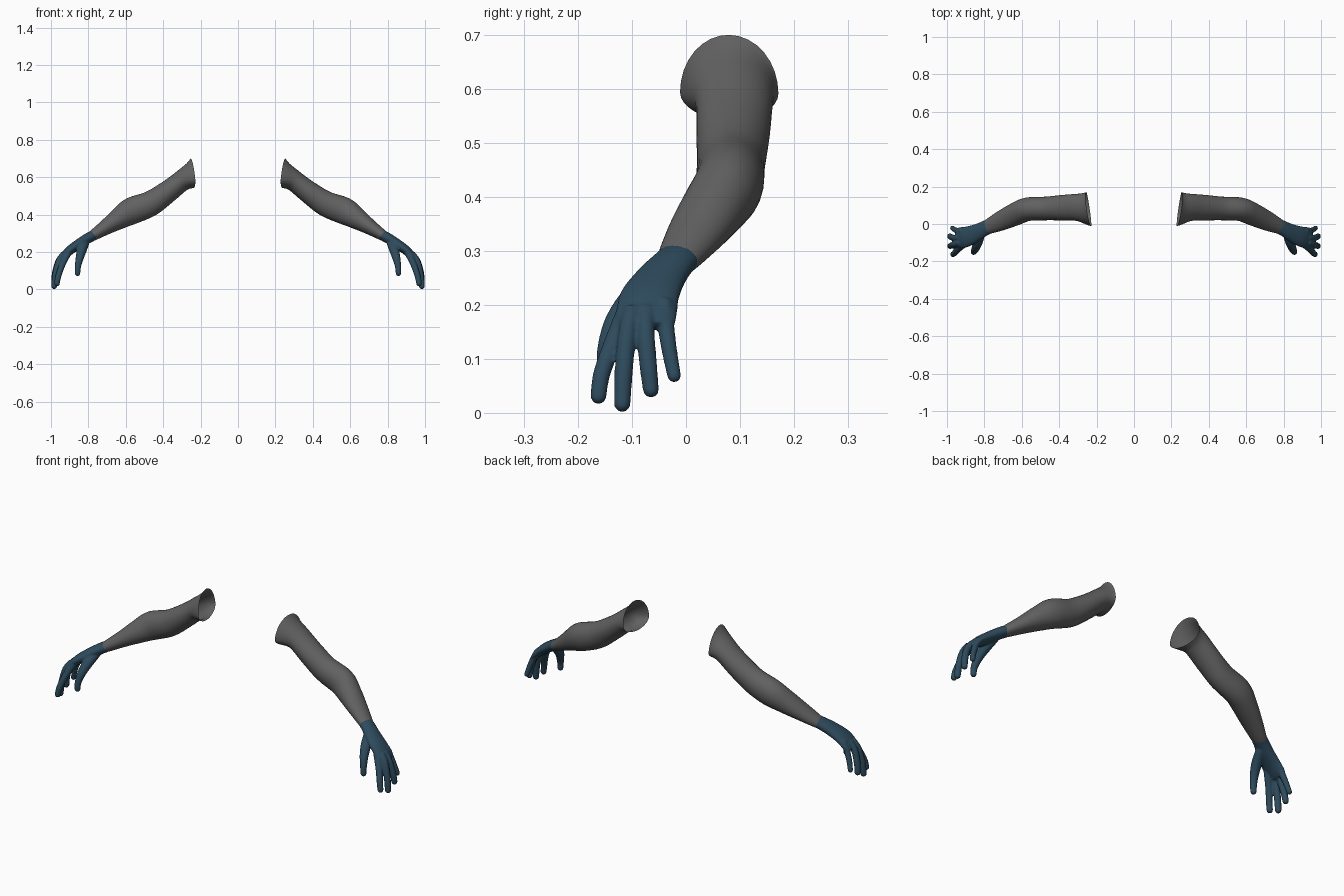
import bpy, bmesh, math
from mathutils import Vector

cube = bpy.data.objects.get("Cube")
if cube:
    bpy.data.objects.remove(cube, do_unlink=True)

STEPS = 4


def material(name, rgb):
    m = bpy.data.materials.new(name)
    m.use_nodes = True
    m.diffuse_color = (*rgb, 1)
    bsdf = m.node_tree.nodes["Principled BSDF"]
    bsdf.inputs["Base Color"].default_value = (*rgb, 1)
    bsdf.inputs["Roughness"].default_value = 0.7
    return m


def smooth_path(keys):
    """Catmull-Rom samples through rows of numbers."""
    rows = []
    last = len(keys) - 1
    for i in range(last):
        a, b, c, d = (keys[max(i - 1, 0)], keys[i], keys[i + 1], keys[min(i + 2, last)])
        for s in range(STEPS):
            t = s / STEPS
            rows.append([q + 0.5 * t * (r - p + t * (2 * p - 5 * q + 4 * r - e + t * (3 * (q - r) + e - p)))
                         for p, q, r, e in zip(a, b, c, d)])
    rows.append(list(keys[-1]))
    return rows


def loft(bm, keys, sides=24, capped=True, start=None):
    """Oval tube; each key is x, y, z, upper half, lower half, half width."""
    rows = smooth_path(keys)
    centres = [Vector(r[:3]) for r in rows]
    rings = []
    for i, (x, y, z, up, down, wide) in enumerate(rows):
        t = (centres[min(i + 1, len(rows) - 1)] - centres[max(i - 1, 0)]).normalized()
        if start and i < STEPS:
            t = start.lerp(t, i / STEPS).normalized()
        side = Vector((0, 1, 0))
        side = (side - t * side.dot(t)).normalized()
        top = t.cross(side)
        ring = []
        for k in range(sides):
            a = 2 * math.pi * k / sides
            h = math.sin(a) * (up if math.sin(a) > 0 else down)
            ring.append(bm.verts.new(centres[i] + side * wide * math.cos(a) + top * h))
        rings.append(ring)
    for r0, r1 in zip(rings, rings[1:]):
        for k in range(sides):
            n = (k + 1) % sides
            bm.faces.new((r0[k], r0[n], r1[n], r1[k]))
    if capped:
        bm.faces.new(rings[0])
        bm.faces.new(rings[-1])


def finger(bm, *points):
    """Round digit with a ball tip; each point is x, y, z, radius."""
    loft(bm, [(x, y, z, r, r, r) for x, y, z, r in points], sides=14)
    x, y, z, r = points[-1]
    tip = bmesh.ops.create_uvsphere(bm, u_segments=14, v_segments=10, radius=r)
    bmesh.ops.translate(bm, verts=tip["verts"], vec=(x, y, z))


def finish(bm, name, mat):
    bmesh.ops.recalc_face_normals(bm, faces=bm.faces)
    for f in bm.faces:
        f.smooth = True
    me = bpy.data.meshes.new(name)
    bm.to_mesh(me)
    bm.free()
    me.materials.append(mat)
    ob = bpy.data.objects.new(name, me)
    bpy.context.collection.objects.link(ob)
    return ob


grey = material("sleeve grey", (0.12, 0.12, 0.12))
blue = material("glove blue", (0.027, 0.07, 0.11))

# Sleeves: open at the shoulder, tucked into the glove at the wrist
bm = bmesh.new()
loft(bm, [
    (.242, .080, .592, .108, .050, .092),
    (.300, .089, .580, .058, .056, .073),
    (.385, .087, .515, .060, .060, .068),
    (.470, .083, .459, .066, .069, .063),
    (.567, .079, .421, .071, .073, .063),
    (.632, .054, .382, .058, .060, .061),
    (.705, .020, .334, .041, .042, .054),
    (.783, -.016, .283, .027, .027, .039),
    (.800, -.024, .274, .021, .021, .032),
], sides=32, capped=False, start=Vector((1, -.146, -.103)).normalized())
sleeves = finish(bm, "sleeves", grey)

# Gloves: palm, four fingers and thumb fused into one skin
bm = bmesh.new()
loft(bm, [
    (.778, -.014, .286, .028, .028, .040),
    (.805, -.027, .273, .027, .029, .041),
    (.845, -.048, .248, .026, .029, .047),
    (.895, -.068, .213, .024, .026, .055),
    (.930, -.073, .180, .020, .021, .056),
    (.946, -.074, .160, .015, .015, .051),
])
# index, middle, ring, little finger
finger(bm, (.908, -.108, .195, .018), (.940, -.135, .130, .017),
       (.960, -.156, .072, .016), (.968, -.162, .031, .015))
finger(bm, (.930, -.098, .190, .018), (.958, -.108, .150, .017),
       (.976, -.115, .080, .017), (.983, -.118, .017, .0155))
finger(bm, (.930, -.074, .190, .018), (.960, -.075, .150, .017),
       (.978, -.070, .090, .0165), (.984, -.065, .043, .015))
finger(bm, (.915, -.040, .205, .017), (.936, -.038, .168, .016),
       (.957, -.031, .117, .0145), (.971, -.022, .069, .013))
# thumb
finger(bm, (.815, -.045, .252, .022), (.833, -.092, .215, .026),
       (.846, -.128, .170, .022), (.856, -.147, .122, .017), (.858, -.150, .086, .015))
gloves = finish(bm, "gloves", blue)
skin = gloves.modifiers.new("fuse", "REMESH")
skin.mode = "VOXEL"
skin.voxel_size = 0.004
skin.use_smooth_shade = True
soften = gloves.modifiers.new("soften", "SMOOTH")
soften.factor = 0.5
soften.iterations = 5

# Mirror both parts to the other side
for ob in (sleeves, gloves):
    mirror = ob.modifiers.new("mirror", "MIRROR")
    mirror.use_mirror_merge = False
